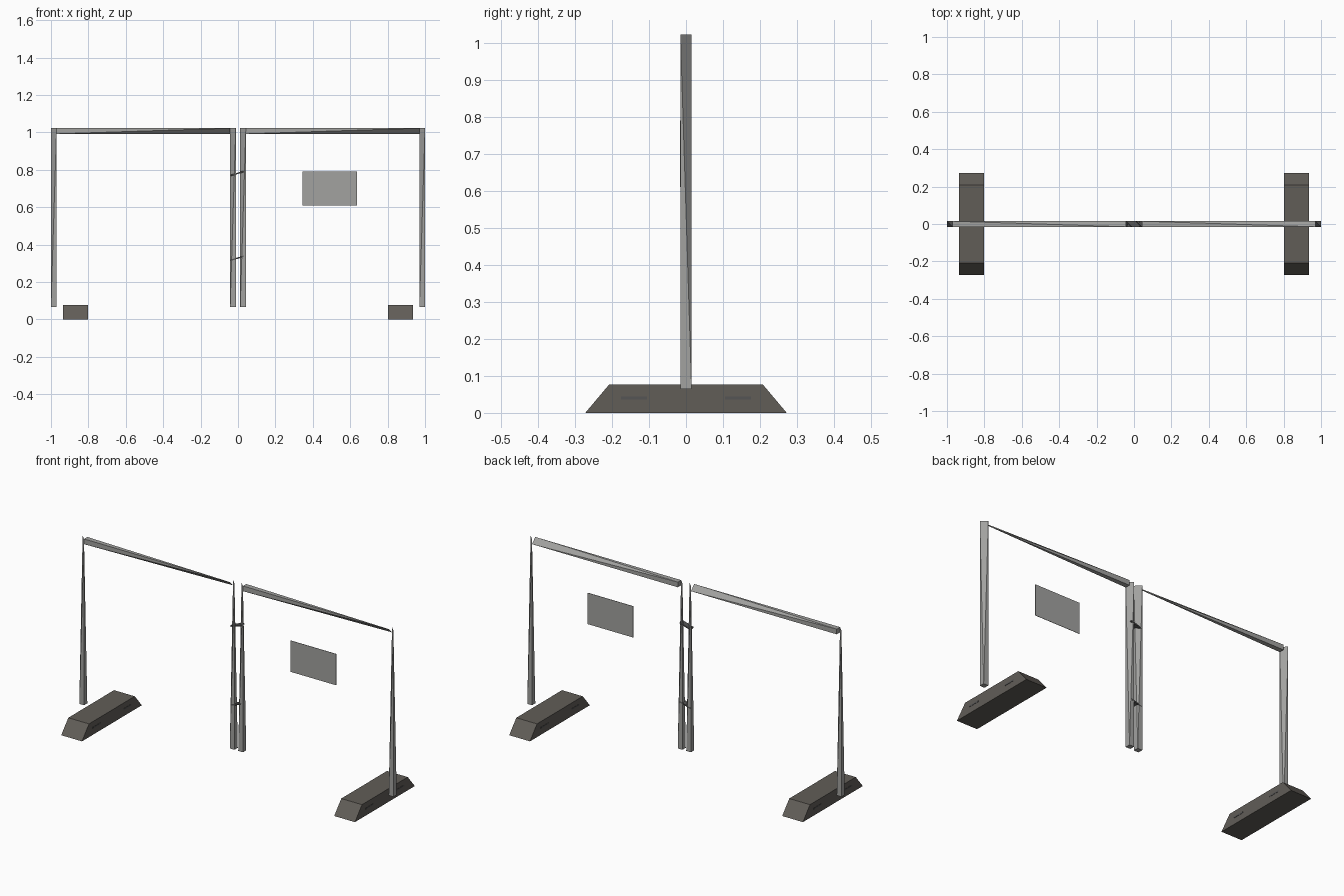
import bpy, bmesh
from mathutils import Vector, Matrix

cube = bpy.data.objects.get("Cube")
if cube:
    bpy.data.objects.remove(cube, do_unlink=True)


def material(name, color):
    m = bpy.data.materials.new(name)
    m.use_nodes = True
    m.diffuse_color = (*color, 1)
    m.node_tree.nodes["Principled BSDF"].inputs["Base Color"].default_value = (*color, 1)
    return m


steel = material("galvanised grey", (0.36, 0.36, 0.35))
rubber = material("dark rubber", (0.12, 0.11, 0.097))
dark = material("dark clamp grey", (0.09, 0.09, 0.09))


def finish(name, bm, mat):
    bmesh.ops.recalc_face_normals(bm, faces=bm.faces)
    me = bpy.data.meshes.new(name)
    bm.to_mesh(me)
    bm.free()
    me.materials.append(mat)
    ob = bpy.data.objects.new(name, me)
    bpy.context.collection.objects.link(ob)
    return ob


def box(name, center, size, mat, tilt=0):
    bm = bmesh.new()
    bmesh.ops.create_cube(bm, size=1)
    bm.transform(Matrix.Translation(center) @ Matrix.Rotation(tilt, 4, 'Y')
                 @ Matrix.Diagonal((*size, 1)))
    return finish(name, bm, mat)


H = 0.015  # half width of the tubing


def bar(name, start, end, u, v):
    """Square at the start, closing to a diagonal edge at the end."""
    start, end, u, v = Vector(start), Vector(end), Vector(u) * H, Vector(v) * H
    bm = bmesh.new()
    a, b, c, d = [bm.verts.new(start + u * i + v * j)
                  for i, j in ((-1, -1), (1, -1), (1, 1), (-1, 1))]
    p, q = bm.verts.new(end + u - v), bm.verts.new(end - u + v)
    for f in ((a, b, c, d), (b, c, p), (c, q, p), (c, d, q),
              (d, a, q), (a, p, q), (a, b, p)):
        bm.faces.new(f)
    return finish(name, bm, steel)


X, Y, Z = (1, 0, 0), (0, 1, 0), (0, 0, 1)
TOP = 1.022

# Two fence frames, each with two posts and a top rail
for side, x0, x1 in (("right", -0.985, -0.027), ("left", 0.027, 0.985)):
    for end, x in (("right", x0), ("left", x1)):
        bar(f"{side}_frame_{end}_post", (x, 0, 0.065), (x, 0, TOP), X, Y)
    bar(f"{side}_frame_top_rail", (x0 + H, 0, TOP - H), (x1 - H, 0, TOP - H), Y, Z)

# Weighted feet with sloping ends and narrow side slots
for side, s in (("right", -1), ("left", 1)):
    bm = bmesh.new()
    prof = [(-0.272, 0), (0.272, 0), (0.208, 0.076), (-0.208, 0.076)]
    face = bm.faces.new([bm.verts.new((s * 0.869 - 0.066, y, z)) for y, z in prof])
    ext = bmesh.ops.extrude_face_region(bm, geom=[face])
    moved = [v for v in ext["geom"] if isinstance(v, bmesh.types.BMVert)]
    bmesh.ops.translate(bm, verts=moved, vec=(0.132, 0, 0))
    finish(f"{side}_foot", bm, rubber)
    for i, y in enumerate((-0.14, 0.14)):
        for j, dx in enumerate((-0.066, 0.066)):
            box(f"{side}_foot_slot_{i}_{j}", (s * 0.869 + dx, y, 0.04),
                (0.003, 0.07, 0.008), dark)

# Tilted clamps joining the middle posts
for name, z in (("lower", 0.327), ("upper", 0.78)):
    box(f"{name}_clamp", (-0.004, 0, z), (0.07, 0.031, 0.007), dark, -0.3)

# Blank notice board
box("notice_board", (0.491, -0.0155, 0.7), (0.29, 0.002, 0.18), steel)
